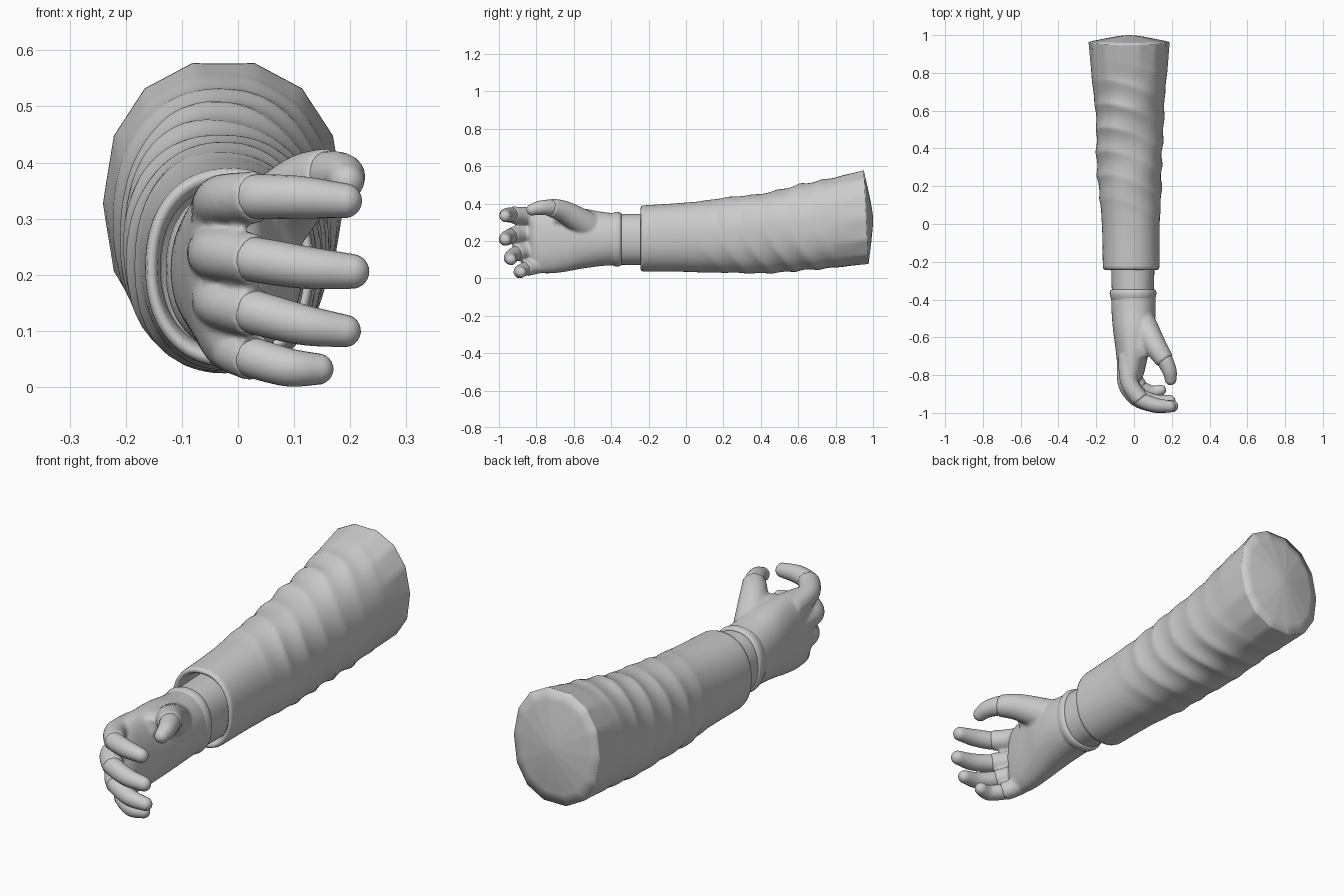
import bpy, bmesh, math
from mathutils import Vector

if "Cube" in bpy.data.objects:
    bpy.data.objects.remove(bpy.data.objects["Cube"])

grey = bpy.data.materials.new("plain grey")
grey.diffuse_color = (0.6, 0.6, 0.6, 1)
grey.use_nodes = True
grey.node_tree.nodes["Principled BSDF"].inputs["Base Color"].default_value = grey.diffuse_color


def catmull(pts, steps):
    """Smooth interpolation through tuples of any length."""
    out = []
    for i in range(len(pts) - 1):
        p0, p1, p2 = pts[max(i - 1, 0)], pts[i], pts[i + 1]
        p3 = pts[min(i + 2, len(pts) - 1)]
        for s in range(steps):
            t = s / steps
            out.append(tuple(0.5 * (2 * b + (c - a) * t + (2 * a - 5 * b + 4 * c - d) * t * t
                                    + (3 * b - a - 3 * c + d) * t ** 3)
                             for a, b, c, d in zip(p0, p1, p2, p3)))
    out.append(tuple(pts[-1]))
    return out


def skin_rings(bm, rings):
    """Bridge rings of points and close both ends."""
    vs = [[bm.verts.new(p) for p in r] for r in rings]
    n = len(vs[0])
    for a, b in zip(vs, vs[1:]):
        for i in range(n):
            bm.faces.new((a[i], a[(i + 1) % n], b[(i + 1) % n], b[i]))
    bm.faces.new(vs[0])
    bm.faces.new(vs[-1][::-1])


def finish(bm, name):
    bmesh.ops.recalc_face_normals(bm, faces=bm.faces)
    for f in bm.faces:
        f.smooth = True
    me = bpy.data.meshes.new(name)
    bm.to_mesh(me)
    bm.free()
    me.materials.append(grey)
    ob = bpy.data.objects.new(name, me)
    bpy.context.collection.objects.link(ob)
    return ob


def oval(sec, n=64, power=0.9, shape=lambda y, a: (1.0, 0.0)):
    """Rounded oval ring for a section (y, cx, cz, rx, rz)."""
    y, cx, cz, rx, rz = sec
    ring = []
    for i in range(n):
        a = 2 * math.pi * i / n
        c, s = math.cos(a), math.sin(a)
        k, dy = shape(y, a)
        ring.append((cx + k * rx * math.copysign(abs(c) ** power, c), y + dy,
                     cz + k * rz * math.copysign(abs(s) ** power, s)))
    return ring


def tube(bm, path, n=20, round_end=False):
    """Tapered tube along (x, y, z, r) points."""
    pts = catmull(path, 6)
    if round_end:
        e, q = Vector(pts[-1][:3]), Vector(pts[-2][:3])
        d, r = (e - q).normalized(), pts[-1][3]
        for k in range(1, 7):
            a = k * math.pi / 2 / 6.2
            pts.append((*(e + d * r * math.sin(a)), r * math.cos(a)))
    rings = []
    for i, p in enumerate(pts):
        d = Vector(pts[min(i + 1, len(pts) - 1)][:3]) - Vector(pts[max(i - 1, 0)][:3])
        d.normalize()
        u = d.cross(Vector((0, 0, 1))).normalized()
        v = u.cross(d)
        rings.append([Vector(p[:3]) + p[3] * (u * math.cos(t) + v * math.sin(t))
                      for t in (2 * math.pi * j / n for j in range(n))])
    skin_rings(bm, rings)


# Sleeve: wrinkled loft with a faceted far rim and a low domed end
def sleeve_shape(y, a):
    env = max(0, min(1, (y - 0.0) / 0.2)) * max(0, min(1, (0.88 - y) / 0.25))
    phase = 25 * y + 1.5 * math.sin(a + 0.6) + 0.9 * math.sin(2 * a + 1.0)
    fold = 0.6 - abs(math.sin(phase))
    fold2 = math.sin(15 * y + 3 * a) * 0.4
    amp = 0.65 + 0.35 * math.sin(2 * a + 6 * y)
    w = 0.055 * env * (fold * amp + fold2 * 0.6)
    t = max(0, min(1, (y - 0.75) / 0.2))
    seg = 2 * math.pi / 14
    poly = math.cos(seg / 2) / math.cos((a % seg) - seg / 2) * 1.012
    slant = -0.013 * math.sin(a) * t
    return (1 + w) * (1 + t * (poly - 1)), slant


secs = catmull([(-0.225, -0.015, 0.213, 0.15, 0.177), (0.0, -0.017, 0.22, 0.153, 0.185),
                (0.2, -0.022, 0.228, 0.167, 0.2), (0.4, -0.024, 0.242, 0.175, 0.213),
                (0.6, -0.023, 0.267, 0.182, 0.23), (0.8, -0.025, 0.3, 0.2, 0.242),
                (0.963, -0.026, 0.327, 0.212, 0.253)], 18)
rings = [oval(s, 84, 0.9, sleeve_shape) for s in secs]
# rounded opening rim folding inwards
lip = [(-0.05, 0.8), (-0.2, 0.82), (-0.232, 0.86), (-0.243, 0.92), (-0.238, 0.98)]
rings = [oval((y, -0.015, 0.213, 0.15 * k, 0.177 * k), 84) for y, k in lip] + rings
# domed end
for k, dy in ((0.8, 0.009), (0.6, 0.018), (0.4, 0.026), (0.2, 0.033), (0.03, 0.037)):
    rings.append([(-0.026 + (x + 0.026) * k, 0.963 + (y - 0.963) * k + dy, 0.327 + (z - 0.327) * k)
                  for x, y, z in rings[len(lip) + len(secs) - 1]])
bm = bmesh.new()
skin_rings(bm, rings)
finish(bm, "sleeve")

# Wrist tube inside the sleeve
bm = bmesh.new()
skin_rings(bm, [oval(s) for s in catmull([(-0.42, -0.005, 0.208, 0.11, 0.135),
                                          (-0.3, -0.006, 0.208, 0.113, 0.136),
                                          (-0.1, -0.008, 0.21, 0.116, 0.139)], 4)])
finish(bm, "wrist")

# Rolled glove cuff
bm = bmesh.new()
cuff = [(-0.35, 0.92), (-0.346, 0.97), (-0.353, 1.02), (-0.367, 1.04), (-0.383, 1.02),
        (-0.395, 0.985), (-0.41, 0.95)]
skin_rings(bm, [oval((y, -0.005, 0.209, 0.119 * k, 0.141 * k)) for y, k in cuff])
finish(bm, "glove_cuff")

# Fingers and thumb: (x, y, z, r); first three points are gloved, the rest bare
digits = {
    "index_finger": [(-0.035, -0.70, 0.318, .05), (-0.025, -0.84, 0.333, .047), (0.035, -0.93, 0.339, .043),
                     (0.11, -0.958, 0.338, .038), (0.19, -0.966, 0.332, .031)],
    "middle_finger": [(-0.04, -0.70, 0.24, .05), (-0.038, -0.85, 0.237, .047), (0.03, -0.935, 0.227, .043),
                      (0.12, -0.962, 0.213, .038), (0.203, -0.965, 0.206, .031)],
    "ring_finger": [(-0.035, -0.70, 0.16, .05), (-0.03, -0.83, 0.15, .046), (0.03, -0.91, 0.133, .042),
                    (0.115, -0.938, 0.111, .036), (0.19, -0.935, 0.1, .029)],
    "little_finger": [(-0.015, -0.68, 0.09, .046), (-0.008, -0.79, 0.067, .042), (0.03, -0.86, 0.051, .039),
                      (0.09, -0.888, 0.035, .034), (0.142, -0.88, 0.032, .028)],
    "thumb": [(0.045, -0.53, 0.285, .075), (0.115, -0.65, 0.355, .06), (0.165, -0.725, 0.378, .046),
              (0.188, -0.78, 0.377, .038), (0.194, -0.822, 0.367, .031)],
}

# Gloved hand: palm loft plus digit bases, fused and smoothed
bm = bmesh.new()
palm = catmull([(-0.375, -0.004, 0.209, 0.117, 0.138), (-0.46, -0.002, 0.211, 0.117, 0.146),
                (-0.56, -0.003, 0.213, 0.108, 0.162), (-0.66, -0.008, 0.207, 0.09, 0.174),
                (-0.75, -0.012, 0.202, 0.075, 0.176), (-0.81, -0.012, 0.202, 0.058, 0.165),
                (-0.835, -0.012, 0.205, 0.035, 0.13)], 6)
skin_rings(bm, [oval(s, 48, 0.92) for s in palm])
for path in digits.values():
    # sheath with a slightly flared hem
    x, y, z, r = path[2]
    tube(bm, path[:2] + [(x, y, z, r + 0.003)])
# web between thumb and index finger
tube(bm, [(0.0, -0.55, 0.29, .07), (0.03, -0.65, 0.32, .06), (0.045, -0.71, 0.325, .04)])
hand = finish(bm, "gloved_hand")
rm = hand.modifiers.new("fuse", 'REMESH')
rm.mode, rm.voxel_size, rm.use_smooth_shade = 'VOXEL', 0.008, True
sm = hand.modifiers.new("soften", 'SMOOTH')
sm.factor, sm.iterations = 0.5, 5

# Bare digit ends
for name, path in digits.items():
    bm = bmesh.new()
    a, b = Vector(path[1]), Vector(path[2])
    start = b + (a - b) * 0.25
    start[3] = b[3] - 0.006
    tube(bm, [tuple(start), (*b[:3], b[3] - 0.003)] + path[3:], round_end=True)
    finish(bm, name)
